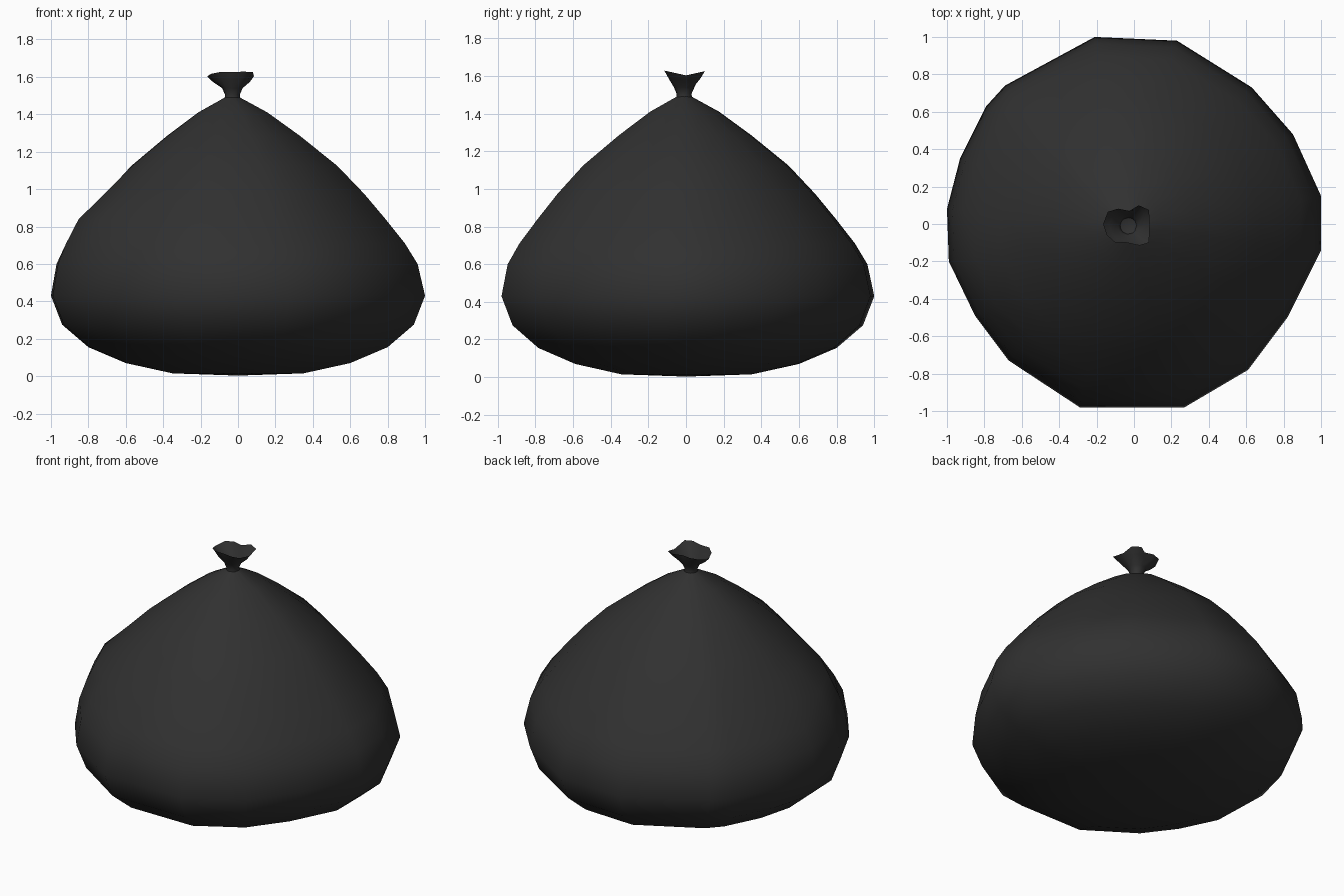
import bpy, bmesh, math
from mathutils import Vector

cube = bpy.data.objects.get("Cube")
if cube:
    bpy.data.objects.remove(cube, do_unlink=True)

black = bpy.data.materials.new("black_plastic")
black.use_nodes = True
COLOUR = (0.03, 0.03, 0.03, 1)
black.diffuse_color = COLOUR
shader = black.node_tree.nodes["Principled BSDF"]
shader.inputs["Base Color"].default_value = COLOUR
shader.inputs["Roughness"].default_value = 0.6

NECK = Vector((-0.03, -0.01, 0))


def skin(name, rings, close_bottom):
    """Join rings of points into one smooth skin, fanning the lowest ring to a centre."""
    bm = bmesh.new()
    loops = [[bm.verts.new(p) for p in ring] for ring in rings]
    n = len(loops[0])
    for low, high in zip(loops, loops[1:]):
        for i in range(n):
            j = (i + 1) % n
            bm.faces.new((low[i], low[j], high[j], high[i]))
    if close_bottom is not None:
        centre = bm.verts.new(close_bottom)
        for i in range(n):
            bm.faces.new((loops[0][(i + 1) % n], loops[0][i], centre))
    mesh = bpy.data.meshes.new(name)
    for f in bm.faces:
        f.smooth = True
    bm.to_mesh(mesh)
    bm.free()
    mesh.materials.append(black)
    obj = bpy.data.objects.new(name, mesh)
    bpy.context.collection.objects.link(obj)
    return obj


# Bag body: uneven belly outline, scaled along the sagging profile
belly = [(1, 0.15), (0.85, 0.48), (0.63, 0.73), (0.23, 0.98), (-0.21, 1),
         (-0.69, 0.74), (-0.79, 0.63), (-0.93, 0.35), (-1, 0.08), (-0.99, -0.2),
         (-0.85, -0.49), (-0.67, -0.73), (-0.29, -0.98), (0.27, -0.98),
         (0.61, -0.78), (0.82, -0.5), (1, -0.14)]
profile = [(0.35, 0.015), (0.6, 0.07), (0.8, 0.155), (0.94, 0.275), (1, 0.43),
           (0.965, 0.6), (0.9, 0.71), (0.8, 0.84), (0.69, 0.975), (0.55, 1.125),
           (0.355, 1.285), (0.185, 1.41), (0.04, 1.49)]


def body_ring(r, z):
    points = []
    lift = max(0, min(1, (z - 0.43) / 1.06))
    for x, y in belly:
        angle = math.atan2(y, x) % math.tau
        # one soft bulge on the shoulder
        bulge = 0.085 * math.exp(-((angle - math.radians(203)) / 0.35) ** 2
                                 - ((z - 0.84) / 0.13) ** 2)
        p = Vector((x, y, 0)) * r * (1 + bulge) + NECK * lift
        points.append((p.x, p.y, z))
    return points


skin("bag_body", [body_ring(r, z) for r, z in profile], (0, 0, 0.003))

# Gathered top: a narrow neck flaring to a ruffled open rim
rim = [(0.085, 0.0), (0.08, 0.075), (0.025, 0.1), (-0.025, 0.07), (-0.085, 0.082),
       (-0.14, 0.065), (-0.165, 0.0), (-0.145, -0.06), (-0.1, -0.1), (-0.04, -0.1),
       (0.03, -0.115), (0.08, -0.1)]
flare = [(0.38, 1.485), (0.36, 1.505), (0.5, 1.54), (0.82, 1.575), (1, 1.607)]


def flare_ring(r, z):
    ruffle = max(0, r - 0.5) * 2
    round_off = 1 - ruffle
    points = []
    for x, y in rim:
        offset = Vector((x, y, 0)) - NECK
        circle = offset.normalized() * 0.11
        p = NECK + (offset * (1 - round_off) + circle * round_off) * r
        points.append((p.x, p.y, z + ruffle * (abs(y) * 0.22 - 0.004)))
    return points


skin("tied_top", [flare_ring(r, z) for r, z in flare], None)

# Pinched floor inside the gathered top
floor = [flare_ring(r, z) for r, z in ((0.3, 1.518), (0.4, 1.522))]
skin("pinched_floor", floor, (NECK.x, NECK.y, 1.515))
